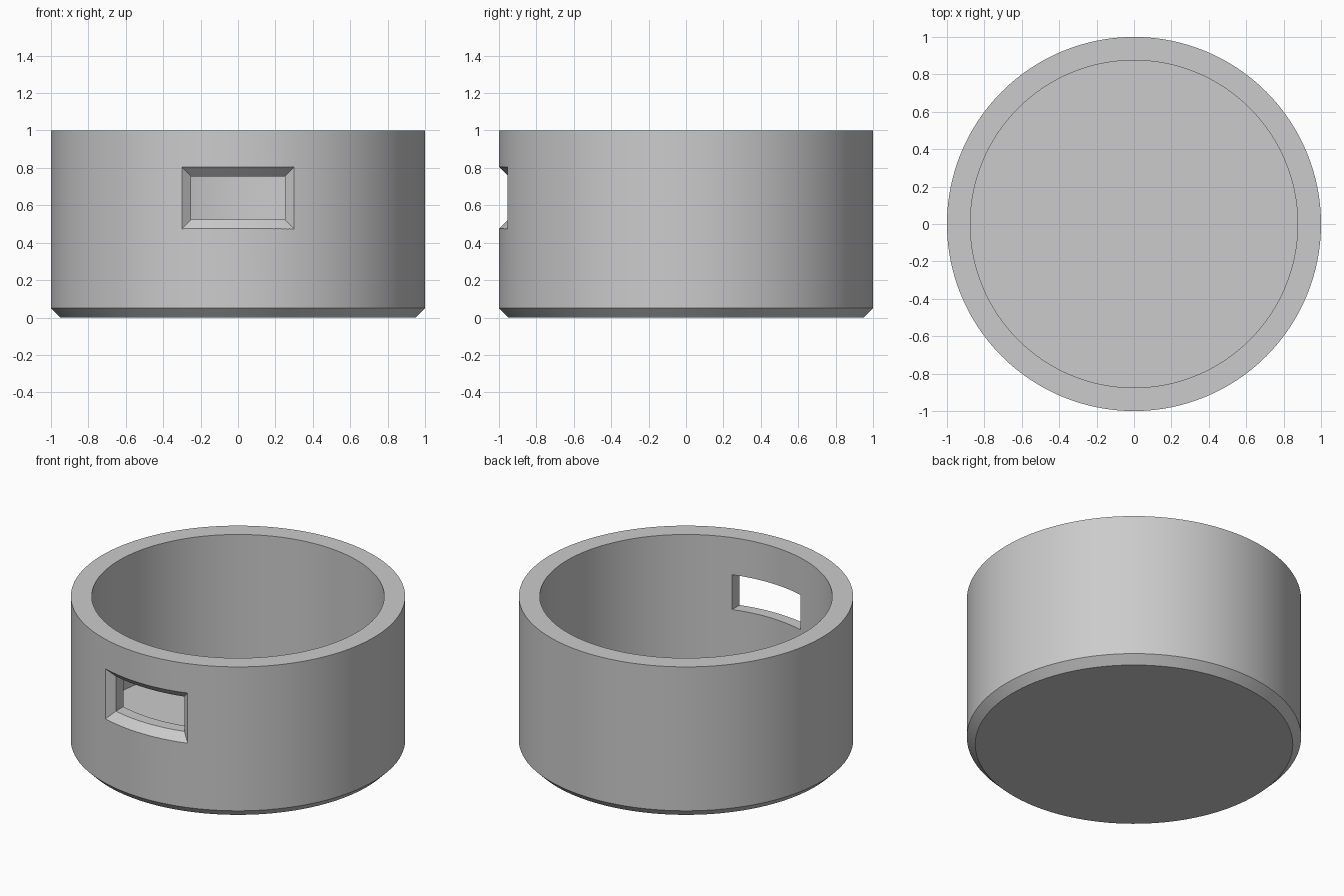
import bpy
import bmesh
import math

cube = bpy.data.objects.get("Cube")
if cube:
    bpy.data.objects.remove(cube, do_unlink=True)

SEGMENTS = 128
WALL = 0.125
CHAMFER = 0.05

grey = bpy.data.materials.new("plain grey")
grey.use_nodes = True
colour = (0.6, 0.6, 0.6, 1)
grey.diffuse_color = colour
grey.node_tree.nodes["Principled BSDF"].inputs["Base Color"].default_value = colour


def make_object(name, bm):
    bmesh.ops.recalc_face_normals(bm, faces=bm.faces)
    mesh = bpy.data.meshes.new(name)
    bm.to_mesh(mesh)
    bm.free()
    mesh.materials.append(grey)
    obj = bpy.data.objects.new(name, mesh)
    bpy.context.collection.objects.link(obj)
    return obj


# Round open cup with a chamfered foot: rings of (radius, height), capped at both ends
profile = [(1 - CHAMFER, 0), (1, CHAMFER), (1, 1), (1 - WALL, 1), (1 - WALL, WALL)]
bm = bmesh.new()
rings = []
for radius, z in profile:
    angles = [2 * math.pi * i / SEGMENTS for i in range(SEGMENTS)]
    rings.append([bm.verts.new((radius * math.cos(a), radius * math.sin(a), z)) for a in angles])
for low, high in zip(rings, rings[1:]):
    for i in range(SEGMENTS):
        j = (i + 1) % SEGMENTS
        bm.faces.new((low[i], low[j], high[j], high[i]))
bm.faces.new(rings[0])
bm.faces.new(rings[-1])
cup = make_object("cup", bm)

# Window cutter: straight through the wall, flaring outward along the curved face
HALF_WIDTH, BOTTOM, TOP = 0.25, 0.525, 0.755
COLUMNS = 24
bm = bmesh.new()
sections = []
for radius, flare in [(0.8, 0), (1 - CHAMFER, 0), (1 + CHAMFER, 2 * CHAMFER)]:
    xs = [(HALF_WIDTH + flare) * (2 * i / COLUMNS - 1) for i in range(COLUMNS + 1)]
    sections.append([[bm.verts.new((x, -math.sqrt(radius**2 - x**2), z)) for x in xs]
                     for z in (BOTTOM - flare, TOP + flare)])
for inner, outer in zip(sections, sections[1:]):
    for row_in, row_out in zip(inner, outer):
        for i in range(COLUMNS):
            bm.faces.new((row_in[i], row_in[i + 1], row_out[i + 1], row_out[i]))
    for end in (0, COLUMNS):
        bm.faces.new((inner[0][end], outer[0][end], outer[1][end], inner[1][end]))
for low, high in (sections[0], sections[-1]):
    for i in range(COLUMNS):
        bm.faces.new((low[i], low[i + 1], high[i + 1], high[i]))
cutter = make_object("window_cutter", bm)
cutter.hide_render = True

# Cut the window and keep only the finished cup
cut = cup.modifiers.new("window", "BOOLEAN")
cut.operation = "DIFFERENCE"
cut.solver = "EXACT"
cut.object = cutter
bpy.ops.object.select_all(action="DESELECT")
cup.select_set(True)
bpy.context.view_layer.objects.active = cup
bpy.ops.object.modifier_apply(modifier=cut.name)
bpy.data.objects.remove(cutter, do_unlink=True)
bpy.ops.object.shade_smooth_by_angle(angle=math.radians(30))
